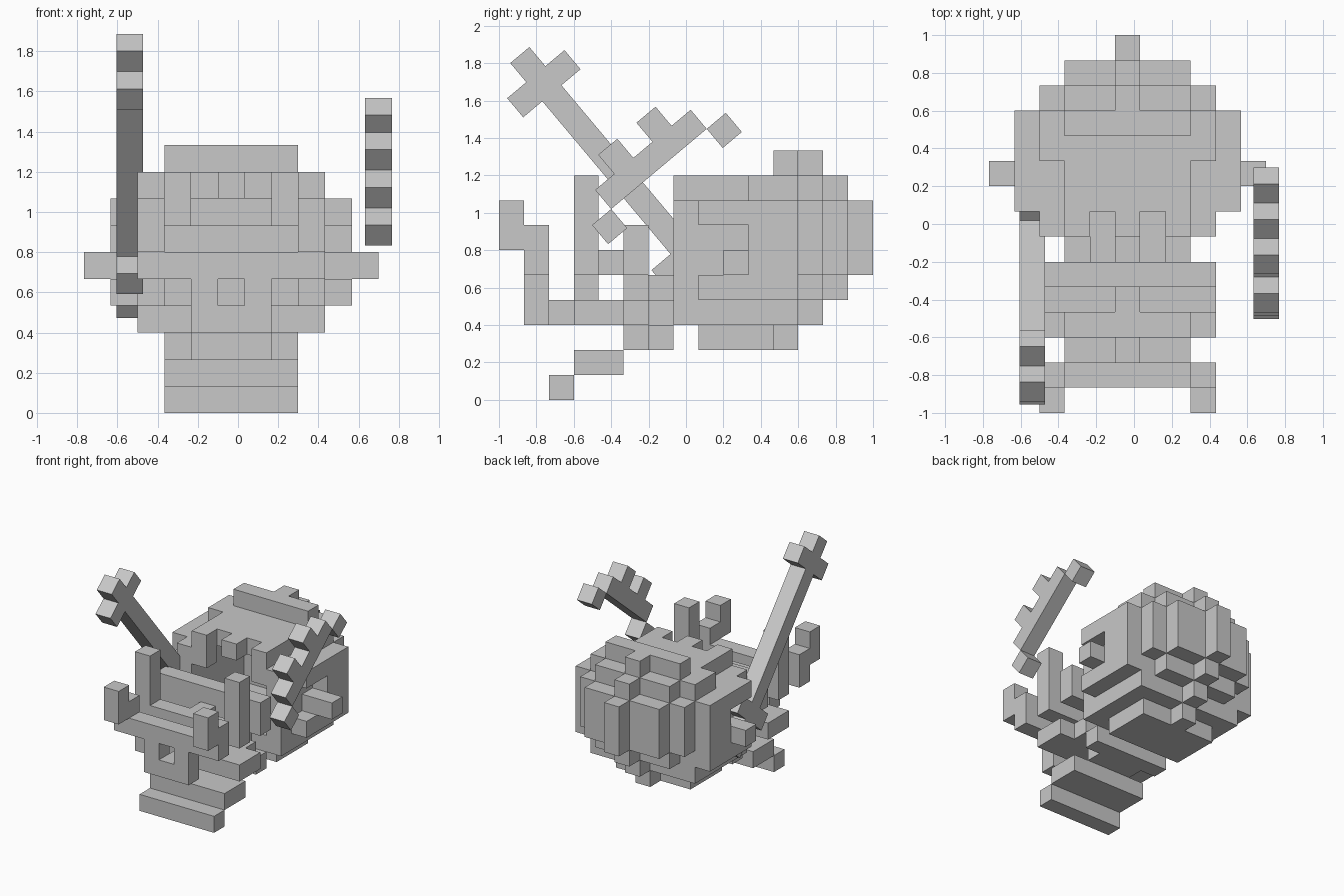
import bpy, bmesh, math
from mathutils import Matrix, Vector

cube = bpy.data.objects.get("Cube")
if cube:
    bpy.data.objects.remove(cube, do_unlink=True)

U = 2 / 15                             # one block
ORIGIN = Vector((-0.767, -1, 0))       # corner of the block grid
WIDTH = 11                             # blocks across, for mirroring

grey = bpy.data.materials.new("plain grey")
grey.use_nodes = True
grey.diffuse_color = (0.58, 0.58, 0.58, 1)
grey.node_tree.nodes["Principled BSDF"].inputs["Base Color"].default_value = (0.58, 0.58, 0.58, 1)


def finish(name, bm):
    mesh = bpy.data.meshes.new(name)
    bm.to_mesh(mesh)
    bm.free()
    mesh.materials.append(grey)
    obj = bpy.data.objects.new(name, mesh)
    bpy.context.collection.objects.link(obj)
    return obj


def add_box(bm, lo, hi):
    lo, hi = Vector(lo), Vector(hi)
    size = hi - lo
    bmesh.ops.create_cube(bm, size=1, matrix=Matrix.Translation((lo + hi) / 2) @ Matrix.Diagonal((*size, 1)))


def blocks(name, boxes, mirror=False):
    """Boxes given as x, y and z ranges in grid blocks."""
    bm = bmesh.new()
    for xs, ys, zs in boxes:
        spans = [xs]
        if mirror:
            spans.append((WIDTH - xs[1], WIDTH - xs[0]))
        for a, b in spans:
            add_box(bm, ORIGIN + U * Vector((a, ys[0], zs[0])), ORIGIN + U * Vector((b, ys[1], zs[1])))
    return finish(name, bm)


def weapon(name, x, origin, cells):
    """Boxes in a grid tilted by 40 degrees in the side plane."""
    bm = bmesh.new()
    for (a, b), (c, d) in cells:
        add_box(bm, (0, a * U, c * U), (U, b * U, d * U))
    turn = Matrix.Rotation(math.radians(40), 4, "X")
    bmesh.ops.transform(bm, matrix=Matrix.Translation((x, *origin)) @ turn, verts=bm.verts)
    return finish(name, bm)


# Hollow head: each layer narrows in steps towards the back
blocks("head_underside", [((3, 8), (8, 11), (2, 3)), ((5, 6), (11, 12), (2, 3))])
blocks("head_floor", [((2, 9), (7, 12), (3, 4)), ((5, 6), (12, 13), (3, 4))])
blocks("head_back", [((3, 8), (12, 13), (4, 5)), ((5, 6), (13, 14), (4, 5)),
                     ((2, 9), (12, 13), (5, 8)), ((3, 8), (13, 14), (5, 8)),
                     ((5, 6), (14, 15), (5, 8))])
blocks("head_roof", [((3, 8), (8, 10), (8, 9)), ((2, 9), (10, 12), (8, 9)),
                     ((3, 8), (12, 13), (8, 9)), ((5, 6), (13, 14), (8, 9))])
blocks("crest", [((3, 8), (11, 12), (9, 10)), ((5, 6), (12, 13), (9, 10))])
blocks("head_wall", [((2, 3), (7, 12), (4, 8))], mirror=True)

# Cheek plates with a recess around each ear
blocks("cheek", [((1, 2), (8, 12), (4, 5)), ((1, 2), (10, 12), (5, 7)),
                 ((1, 2), (8, 12), (7, 8))], mirror=True)
blocks("ear", [((0, 2), (9, 10), (5, 6))], mirror=True)

# Upper teeth
blocks("corner_tooth", [((3, 4), (7, 8), (7, 9))], mirror=True)
blocks("middle_tooth", [((5, 6), (7, 8), (8, 9))])

# Lower jaw with crossbars and tusks
blocks("jaw_floor", [((2, 9), (3, 5), (3, 4)), ((3, 8), (5, 6), (3, 4)), ((5, 6), (2, 3), (3, 4))])
blocks("neck", [((4, 7), (6, 7), (3, 4)), ((5, 6), (6, 7), (4, 5)), ((4, 7), (5, 6), (4, 5))])
blocks("jaw_front_bar", [((2, 9), (3, 4), (5, 6)), ((5, 6), (3, 4), (4, 5))])
blocks("jaw_middle_bar", [((5, 6), (4, 5), (5, 6))])
blocks("jaw_back_bar", [((2, 9), (5, 6), (5, 7))])
blocks("tusk", [((2, 3), (3, 4), (6, 9))], mirror=True)

# Stepped tongue
blocks("tongue", [((3, 8), (6, 7), (2, 3)), ((4, 7), (5, 6), (2, 3)),
                  ((3, 8), (3, 5), (1, 2)), ((3, 8), (2, 3), (0, 1))])

# Front plate with a hole, and its horns
blocks("front_plate", [((4, 7), (1, 2), (3, 4)), ((2, 9), (1, 2), (5, 6))])
blocks("front_plate_side", [((4, 5), (1, 2), (4, 5))], mirror=True)
blocks("horn", [((2, 3), (1, 2), (6, 7)), ((2, 3), (0, 1), (6, 8))], mirror=True)

# Long sword, point up, with a cross at each end
weapon("long_sword", -0.605, (-0.76, 1.69),
       [((-0.5, 0.5), (-11.5, 1.5)), ((-1.5, 1.5), (-0.5, 0.5)), ((-1.5, 1.5), (-9.5, -8.5))])

# Short toothed blade with loose end blocks
weapon("short_blade", 0.633, (-0.40, 1.02),
       [((0, 5), (0, 1)), ((1, 2), (1, 2)), ((3, 4), (1, 2)),
        ((-1, 0), (-1, 0)), ((5, 6), (-1, 0))])
